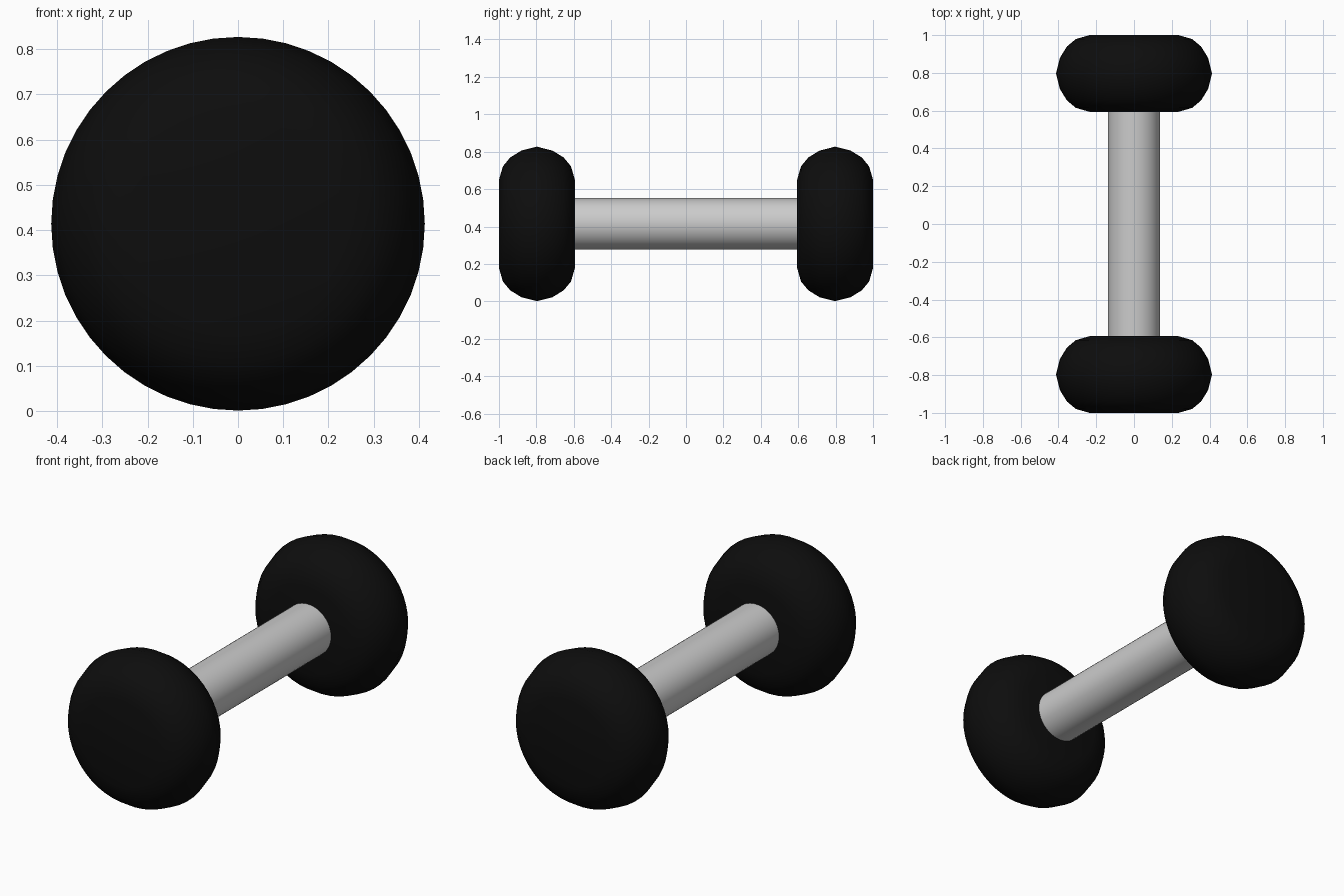
import bpy, bmesh, math
from mathutils import Matrix

if "Cube" in bpy.data.objects:
    bpy.data.objects.remove(bpy.data.objects["Cube"])

CZ = 0.414  # height of the dumbbell axis


def material(name, rgb):
    m = bpy.data.materials.new(name)
    m.diffuse_color = (*rgb, 1)
    m.use_nodes = True
    m.node_tree.nodes["Principled BSDF"].inputs["Base Color"].default_value = m.diffuse_color
    return m


def lathe(name, profile, mat, sides=48, y=0.0):
    """Spin a closed (radius, y) profile around the y axis."""
    bm = bmesh.new()
    rings = []
    for r, py in profile:
        rings.append([bm.verts.new((r * math.cos(2 * math.pi * i / sides), py,
                                    r * math.sin(2 * math.pi * i / sides)))
                      for i in range(sides)])
    for a, b in zip(rings, rings[1:]):
        for i in range(sides):
            j = (i + 1) % sides
            bm.faces.new((a[i], a[j], b[j], b[i]))
    bm.faces.new(rings[0])
    bm.faces.new(rings[-1])
    bmesh.ops.recalc_face_normals(bm, faces=bm.faces)
    me = bpy.data.meshes.new(name)
    bm.to_mesh(me)
    bm.free()
    me.materials.append(mat)
    ob = bpy.data.objects.new(name, me)
    ob.location = (0, y, CZ)
    bpy.context.collection.objects.link(ob)
    bpy.ops.object.select_all(action='DESELECT')
    ob.select_set(True)
    bpy.context.view_layer.objects.active = ob
    bpy.ops.object.shade_smooth_by_angle(angle=math.radians(40))
    return ob


black = material("black_rubber", (0.004, 0.004, 0.004))
steel = material("grey_steel", (0.6, 0.6, 0.6))

# Rounded weights at both ends
half = [(0.235, 0.203), (0.308, 0.182), (0.355, 0.143), (0.392, 0.083), (0.413, 0.0)]
weight = half + [(r, -y) for r, y in half[-2::-1]]
lathe("front_weight", weight, black, y=-0.797)
lathe("back_weight", weight, black, y=0.797)

# Handle bar between the weights
lathe("handle", [(0.138, -0.61), (0.138, 0.61)], steel)
